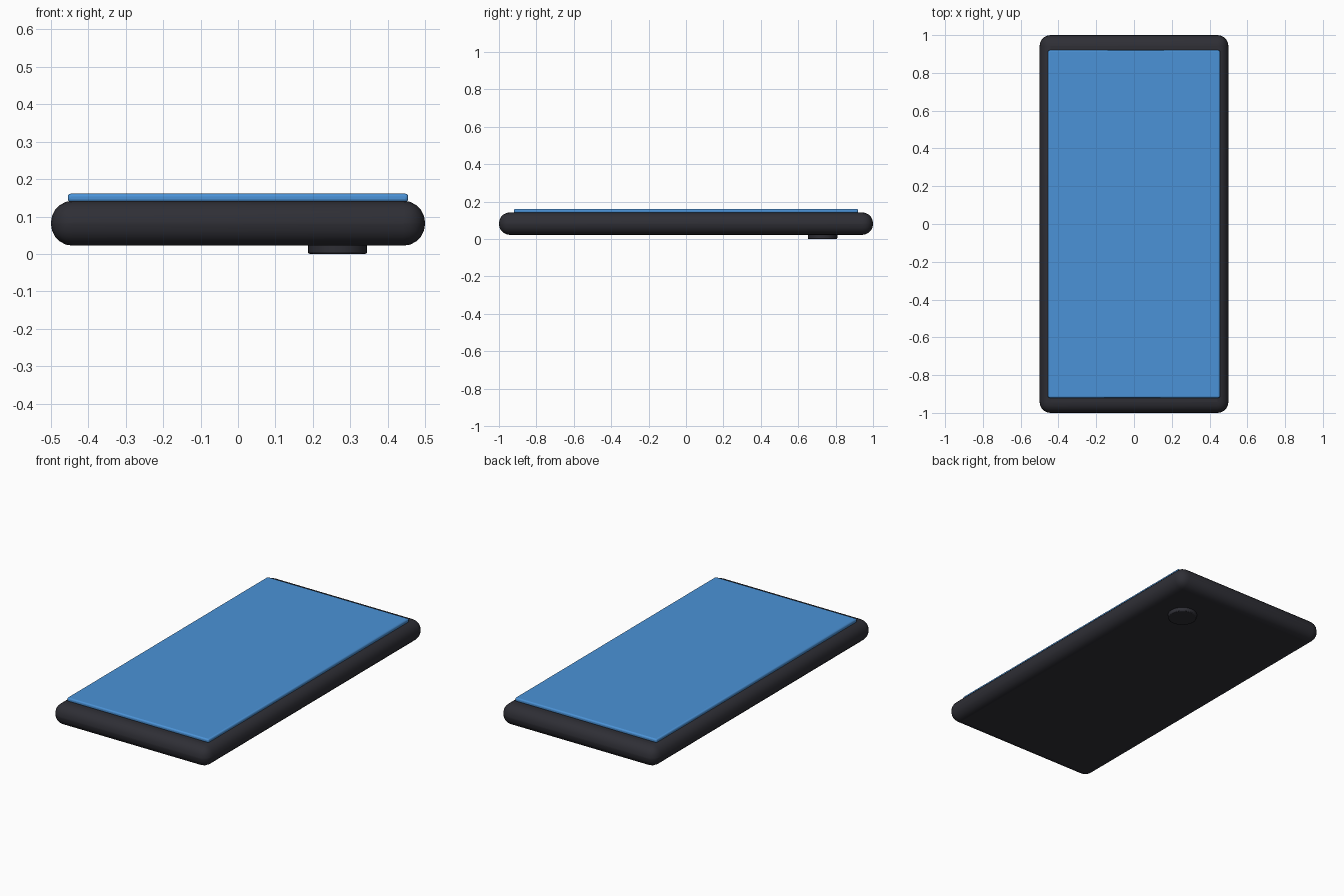
import bpy
import math

if "Cube" in bpy.data.objects:
    bpy.data.objects.remove(bpy.data.objects["Cube"])


def material(name, rgb):
    m = bpy.data.materials.new(name)
    m.diffuse_color = (*rgb, 1)
    m.use_nodes = True
    m.node_tree.nodes["Principled BSDF"].inputs["Base Color"].default_value = m.diffuse_color
    return m


charcoal = material("charcoal", (0.028, 0.028, 0.036))
blue = material("screen blue", (0.07, 0.29, 0.68))


def finish(obj, name, mat, bevel, segments):
    """Name, colour, round the edges and smooth the shading."""
    obj.name = name
    obj.data.materials.append(mat)
    mod = obj.modifiers.new("rounded edges", 'BEVEL')
    mod.width = bevel
    mod.segments = segments
    mod.limit_method = 'ANGLE'
    mod.angle_limit = math.radians(40)
    bpy.ops.object.shade_smooth_by_angle(angle=math.radians(40))


def rounded_box(name, half_x, half_y, z0, z1, mat, bevel, segments):
    bpy.ops.mesh.primitive_cube_add(size=1, location=(0, 0, (z0 + z1) / 2))
    obj = bpy.context.object
    obj.scale = (2 * half_x, 2 * half_y, z1 - z0)
    bpy.ops.object.transform_apply(location=False, rotation=False, scale=True)
    finish(obj, name, mat, bevel, segments)


# Body slab with rounded rim
rounded_box("body", 0.5, 1.0, 0.022, 0.142, charcoal, 0.058, 5)

# Raised screen panel
rounded_box("screen", 0.455, 0.92, 0.139, 0.161, blue, 0.008, 3)

# Camera disc on the underside
bpy.ops.mesh.primitive_cylinder_add(vertices=32, radius=0.079, depth=0.04,
                                    location=(0.266, 0.73, 0.02))
finish(bpy.context.object, "camera_disc", charcoal, 0.005, 2)
